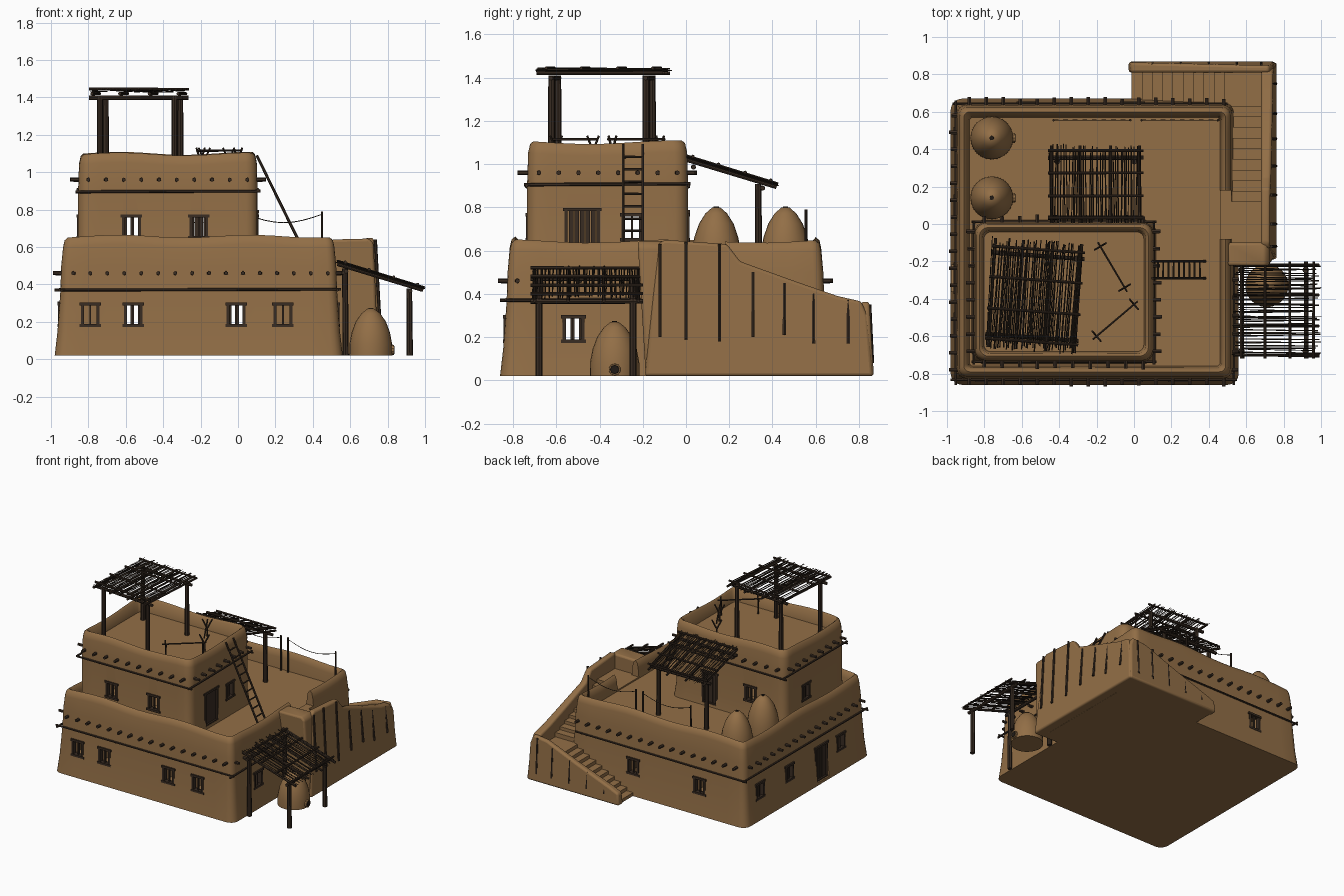
import bpy, bmesh, math, random
from mathutils import Vector, Matrix

random.seed(4)
if "Cube" in bpy.data.objects:
    bpy.data.objects.remove(bpy.data.objects["Cube"])


def material(name, rgb):
    m = bpy.data.materials.new(name)
    m.use_nodes = True
    m.diffuse_color = (*rgb, 1)
    m.node_tree.nodes["Principled BSDF"].inputs["Base Color"].default_value = (*rgb, 1)
    return m


ADOBE = material("adobe brown", (0.29, 0.158, 0.062))
WOOD = material("dark wood", (0.04, 0.025, 0.016))
TWIG = material("twig brown", (0.025, 0.017, 0.011))
SOOT = material("soot", (0.015, 0.011, 0.008))


def finish(name, bm, mat, smooth=None):
    bmesh.ops.recalc_face_normals(bm, faces=bm.faces[:])
    me = bpy.data.meshes.new(name)
    bm.to_mesh(me)
    bm.free()
    o = bpy.data.objects.new(name, me)
    bpy.context.collection.objects.link(o)
    if mat:
        me.materials.append(mat)
    if smooth:
        soften(o, smooth)
    return o


def soften(o, angle):
    for other in bpy.context.selected_objects:
        other.select_set(False)
    bpy.context.view_layer.objects.active = o
    o.select_set(True)
    bpy.ops.object.shade_smooth_by_angle(angle=math.radians(angle))


def rods(name, items, mat=WOOD, sides=6):
    bm = bmesh.new()
    for a, b, r in items:
        a, b = Vector(a), Vector(b)
        turn = (b - a).to_track_quat('Z', 'Y').to_matrix().to_4x4()
        bmesh.ops.create_cone(bm, cap_ends=True, segments=sides, radius1=r, radius2=r * 0.9,
                              depth=(b - a).length, matrix=Matrix.Translation((a + b) / 2) @ turn)
    return finish(name, bm, mat)


def boxes(name, items, mat=WOOD):
    bm = bmesh.new()
    for c, s in items:
        bmesh.ops.create_cube(bm, size=1, matrix=Matrix.Translation(c) @ Matrix.Diagonal((*s, 1)))
    return finish(name, bm, mat)


def ring(rect, d, z, top):
    # Rounded rectangle with a wavy height near the parapet top
    x0, x1, y0, y1 = rect[0] + d, rect[1] - d, rect[2] + d, rect[3] - d
    r = max(0.06 - d * 0.4, 0.02)
    corners = [(x1 - r, y1 - r), (x0 + r, y1 - r), (x0 + r, y0 + r), (x1 - r, y0 + r)]
    arcs = [[Vector((cx + r * math.cos(math.pi / 2 * (i + k / 4)),
                     cy + r * math.sin(math.pi / 2 * (i + k / 4)), z)) for k in range(5)]
            for i, (cx, cy) in enumerate(corners)]
    pts = []
    for i, arc in enumerate(arcs):
        nxt = arcs[(i + 1) % 4][0]
        pts += arc + [arc[-1].lerp(nxt, k / 14) for k in range(1, 14)]
    if z > top - 0.07:
        for p in pts:
            p.z += 0.008 * math.sin(9 * p.x + 1) + 0.008 * math.sin(8 * p.y + 2)
    return pts


def shell(name, rect, profile):
    bm = bmesh.new()
    top = max(z for d, z in profile)
    rings = [[bm.verts.new(p) for p in ring(rect, d, z, top)] for d, z in profile]
    n = len(rings[0])
    for a, b in zip(rings, rings[1:]):
        for i in range(n):
            bm.faces.new((a[i], a[(i + 1) % n], b[(i + 1) % n], b[i]))
    bm.faces.new(rings[0])
    bm.faces.new(rings[-1])
    return finish(name, bm, ADOBE)


def carve(o, cuts):
    cutters = []
    for c, s in cuts:
        k = boxes("cutter", [(c, s)], None)
        k.hide_render = True
        mod = o.modifiers.new("cut", 'BOOLEAN')
        mod.operation, mod.solver, mod.object = 'DIFFERENCE', 'EXACT', k
        cutters.append(k)
    bpy.context.view_layer.update()
    me = bpy.data.meshes.new_from_object(o.evaluated_get(bpy.context.evaluated_depsgraph_get()))
    o.modifiers.clear()
    o.data = me
    me.materials.clear()
    me.materials.append(ADOBE)
    for f in me.polygons:
        f.material_index = 0
    for k in cutters:
        bpy.data.objects.remove(k)
    soften(o, 50)


def on_wall(axis, u, off, z):
    return (off, u, z) if axis == 'x' else (u, off, z)


def opening(axis, off, u, z0, w, h, planks=1):
    # Wooden frame with upright bars; returns the cut through the wall
    name = "window_frame" if planks == 1 else "door"
    inner = off - math.copysign(0.012, off) if abs(off) > 0.2 else off - 0.012
    parts = [(on_wall(axis, u, inner, z), on_wall(axis, w + 0.03, 0.04, 0.016)) for z in (z0, z0 + h)]
    parts += [(on_wall(axis, u + s * w / 2, inner, z0 + h / 2), on_wall(axis, 0.016, 0.035, h)) for s in (-1, 1)]
    bar = 0.01 if planks == 1 else 0.7 * w / planks
    parts += [(on_wall(axis, u + w * ((k + 1) / (planks + 1) - 0.5), inner, z0 + h / 2),
               on_wall(axis, bar, 0.014, h)) for k in range(planks)]
    boxes(name, parts)
    return on_wall(axis, u, off, z0 + h / 2), on_wall(axis, w, 0.3, h)


# Lower storey
house = shell("lower_storey", (-0.98, 0.56, -0.86, 0.67),
              [(0, 0.02), (0.015, 0.15), (0.03, 0.36), (0.035, 0.5), (0.045, 0.6), (0.053, 0.635),
               (0.07, 0.65), (0.085, 0.635), (0.093, 0.6), (0.1, 0.52)])
cuts = [((-0.21, -0.1, 0.25), (1.3, 1.28, 0.4)), ((0.53, 0.05, 0.65), (0.16, 0.26, 0.24))]
cuts += [opening('y', -0.838, x, 0.18, 0.085, 0.115) for x in (-0.79, -0.56, -0.01, 0.24)]
cuts += [opening('y', 0.648, x, 0.18, 0.085, 0.115) for x in (-0.57, 0.0)]
cuts += [opening('x', -0.958, y, 0.18, 0.085, 0.115) for y in (0.46, 0.1, -0.53)]
cuts += [opening('x', 0.538, -0.52, 0.18, 0.085, 0.115), opening('x', -0.958, -0.29, 0.04, 0.14, 0.26, 5)]
carve(house, cuts)

# Upper storey
upper = shell("upper_storey", (-0.855, 0.105, -0.735, 0.01),
              [(-0.015, 0.5), (0, 0.62), (0, 0.9), (0.005, 1.04), (0.014, 1.08),
               (0.028, 1.093), (0.043, 1.08), (0.052, 1.0)])
cuts = [((-0.375, -0.362, 0.74), (0.8, 0.58, 0.4))]
cuts += [opening('y', -0.735, x, 0.65, 0.085, 0.115) for x in (-0.57, -0.21)]
cuts += [opening('x', x, -0.25, 0.65, 0.08, 0.115) for x in (-0.855, 0.105)]
cuts += [opening('y', 0.01, -0.56, 0.65, 0.085, 0.115), opening('y', 0.01, -0.21, 0.54, 0.12, 0.24, 4),
         opening('x', 0.105, -0.48, 0.54, 0.15, 0.25, 5)]
carve(upper, cuts)


# Roof beam ends and the long poles beneath them
def beam_row(axis, off, out, lo, hi, n, z):
    return [(on_wall(axis, lo + (hi - lo) * k / (n - 1), off - out * 0.03, z),
             on_wall(axis, lo + (hi - lo) * k / (n - 1), off + out * random.uniform(0.03, 0.045), z), 0.012)
            for k in range(n)]


def pole(axis, off, lo, hi, z):
    return on_wall(axis, lo, off, z), on_wall(axis, hi, off, z + 0.004), 0.008


rods("lower_beam_ends", beam_row('y', -0.826, -1, -0.88, 0.48, 16, 0.46)
     + beam_row('y', 0.637, 1, -0.88, 0.48, 16, 0.46)
     + beam_row('x', -0.946, -1, -0.78, 0.58, 16, 0.46) + beam_row('x', 0.526, 1, -0.78, -0.2, 7, 0.46))
rods("upper_beam_ends", beam_row('y', -0.735, -1, -0.8, 0.05, 10, 0.96) + beam_row('y', 0.01, 1, -0.8, 0.05, 10, 0.96)
     + beam_row('x', -0.855, -1, -0.68, -0.04, 8, 0.96) + beam_row('x', 0.105, 1, -0.68, -0.04, 8, 0.96))
rods("ledge_poles", [pole('y', -0.833, -0.98, 0.55, 0.37), pole('y', 0.643, -0.97, 0.5, 0.37),
                     pole('x', -0.953, -0.86, 0.66, 0.37), pole('x', 0.533, -0.86, -0.14, 0.37),
                     pole('y', -0.737, -0.87, 0.12, 0.895), pole('y', 0.012, -0.87, 0.12, 0.895),
                     pole('x', -0.857, -0.75, 0.02, 0.905), pole('x', 0.107, -0.75, 0.02, 0.905)])


# Staircase wrapping the back corner
def stair_wall(name, axis, outline, inner, outer):
    bm = bmesh.new()
    sides = [[bm.verts.new(on_wall(axis, u, off - (0.06 * z if off == outer else 0), z)) for u, z in outline]
             for off in (inner, outer)]
    for s in sides:
        bm.faces.new(s)
    n = len(outline)
    for i in range(n):
        j = (i + 1) % n
        bm.faces.new((sides[0][i], sides[0][j], sides[1][j], sides[1][i]))
    o = finish(name, bm, ADOBE)
    mod = o.modifiers.new("rounding", 'BEVEL')
    mod.width, mod.segments = 0.014, 3
    soften(o, 50)


stair_wall("stair_side_wall", 'x', [(-0.19, 0.02), (-0.13, 0.63), (-0.1, 0.65), (0.19, 0.63), (0.25, 0.55), (0.5, 0.46),
                                    (0.7, 0.39), (0.81, 0.365), (0.84, 0.3), (0.865, 0.02)], 0.68, 0.765)
stair_wall("stair_back_wall", 'y', [(-0.03, 0.02), (-0.02, 0.11), (0.05, 0.14), (0.35, 0.25), (0.6, 0.35),
                                    (0.72, 0.365), (0.745, 0.3), (0.755, 0.02)], 0.81, 0.87)
stair_wall("stair_end_wall", 'y', [(0.5, 0.02), (0.5, 0.64), (0.7, 0.645), (0.725, 0.62), (0.75, 0.02)], -0.1, -0.185)
steps = [((0.58, 0.0, 0.275), (0.22, 0.24, 0.51)), ((0.59, 0.73, 0.15), (0.22, 0.2, 0.26))]
for k in range(9):
    h = 0.51 - 0.024 * (k + 1)
    steps.append(((0.58, 0.147 + k * 0.057, 0.02 + h / 2), (0.22, 0.058, h)))
    h = 0.26 - 0.026 * (k + 1)
    if h > 0.02:
        steps.append(((0.455 - k * 0.055, 0.73, 0.02 + h / 2), (0.056, 0.2, h)))
boxes("stair_steps", steps, ADOBE)
logs = [((0.758, y, a), (0.735, y, b), 0.009) for y, a, b in
        [(-0.12, 0.2, 0.63), (0.0, 0.19, 0.64), (0.155, 0.18, 0.63), (0.31, 0.2, 0.5),
         (0.455, 0.21, 0.45), (0.59, 0.17, 0.4), (0.75, 0.17, 0.37)]]
logs += [((x, 0.862, 0.08), (x, 0.85, 0.12 + 0.34 * x), 0.008) for x in (0.1, 0.25, 0.4, 0.55, 0.68)]
rods("wall_logs", logs)


# Domed ovens
def oven(x, y, z, height):
    bm = bmesh.new()
    prev = None
    for r, t in [(0.115, 0), (0.114, 0.25), (0.102, 0.5), (0.08, 0.73), (0.05, 0.9), (0.018, 1)]:
        loop = [bm.verts.new((x + r * math.cos(k * math.pi / 12), y + r * math.sin(k * math.pi / 12),
                              z + t * height)) for k in range(24)]
        if prev:
            for k in range(24):
                bm.faces.new((prev[k], prev[(k + 1) % 24], loop[(k + 1) % 24], loop[k]))
        else:
            bm.faces.new(loop)
        prev = loop
    bm.faces.new(prev)
    finish("oven", bm, ADOBE, 50)
    rods("oven_mouth", [((x + 0.08, y, z + 0.03), (x + 0.125, y, z + 0.03), 0.03)], ADOBE, 10)
    rods("oven_opening", [((x + 0.124, y, z + 0.03), (x + 0.127, y, z + 0.03), 0.022),
                          ((x, y, z + height - 0.01), (x, y, z + height + 0.004), 0.013)], SOOT, 8)


oven(0.71, -0.33, 0.02, 0.25)
oven(-0.76, 0.46, 0.52, 0.28)
oven(-0.76, 0.14, 0.52, 0.28)


# Twig canopies: along follows the twigs, across follows the carrying poles
def canopy(name, corner, along, across, n, posts, floor):
    c, u, v = Vector(corner), Vector(along), Vector(across)
    up = u.cross(v).normalized()
    up *= math.copysign(1, up.z)
    twigs = []
    for k in range(n):
        t = (k + random.uniform(0, 0.9)) / n
        s, e = random.uniform(-0.04, 0.06), random.uniform(0.92, 1.04)
        lift = up * random.uniform(0.008, 0.022)
        twigs.append((c + u * s + v * t + lift, c + u * e + v * (t + random.uniform(-0.02, 0.02)) + lift,
                      random.uniform(0.0025, 0.004)))
    rods(name + "_twigs", twigs, TWIG, 4)
    frame = [(c + u * t + v * -0.02 + up * 0.024, c + u * t + v * 1.02 + up * 0.024, 0.008) for t in (0.06, 0.35, 0.65, 0.94)]
    frame += [(c + u * t - v * 0.02 - up * 0.022, c + u * t + v * 1.02 - up * 0.022, 0.012) for t in (0.1, 0.88)]
    frame += [(c + v * t - u * 0.02, c + v * t + u * 1.02, 0.009) for t in (0.02, 0.33, 0.66, 0.98)]
    for a, b in posts:
        p = c + u * a + v * b
        frame.append(((p.x, p.y, floor), p - up * 0.01, 0.017))
    rods(name + "_frame", frame, WOOD, 8)


canopy("top_canopy", (-0.79, -0.645, 1.42), (0.04, 0.56, 0), (0.48, -0.035, 0), 60,
       [(a, b) for a in (0.1, 0.88) for b in (0.1, 0.93)], 1.0)
canopy("roof_canopy", (-0.45, 0.0, 1.02), (0, 0.41, -0.125), (0.49, 0, 0), 46, [(0.82, 0.08), (0.82, 0.92)], 0.52)
canopy("side_canopy", (0.54, -0.71, 0.505), (0.44, 0, -0.135), (0, 0.5, 0), 44,
       [(a, b) for a in (0.08, 0.86) for b in (0.06, 0.93)], 0.02)

# Ladder
foot, head = Vector((0.38, -0.29, 0.52)), Vector((0.1, -0.29, 1.09))
width = Vector((0, 0.09, 0))
rods("ladder", [(foot, head, 0.008), (foot + width, head + width, 0.008)]
     + [(foot.lerp(head, t / 10), foot.lerp(head, t / 10) + width, 0.006) for t in range(1, 10)])

# Drying racks on the upper roof
for a, b in [((-0.18, -0.12), (-0.05, -0.34)), ((-0.2, -0.6), (0.0, -0.43))]:
    a, b = Vector((*a, 1.115)), Vector((*b, 1.115))
    side = (b - a).cross(Vector((0, 0, 1))).normalized() * 0.035
    parts = [(a - (b - a) * 0.1, b + (b - a) * 0.1, 0.006)]
    for p in (a, b):
        low = Vector((p.x, p.y, 1.06))
        parts += [(Vector((p.x, p.y, 1.0)), low, 0.007)]
        parts += [(low, Vector((p.x, p.y, 1.13)) + s * side, 0.006) for s in (-1, 1)]
    rods("drying_rack", parts)

# Rope lines on the lower roof
rods("rope_posts", [((x, 0.555, 0.52), (x, 0.555, 0.79), 0.007) for x in (-0.43, -0.02, 0.04, 0.45)])
rope = []
for x in (-0.43, 0.04):
    pts = [(x + 0.41 * t / 8, 0.555, 0.775 - 0.045 * math.sin(math.pi * t / 8)) for t in range(9)]
    rope += [(p, q, 0.0025) for p, q in zip(pts, pts[1:])]
rods("rope", rope, TWIG, 4)
